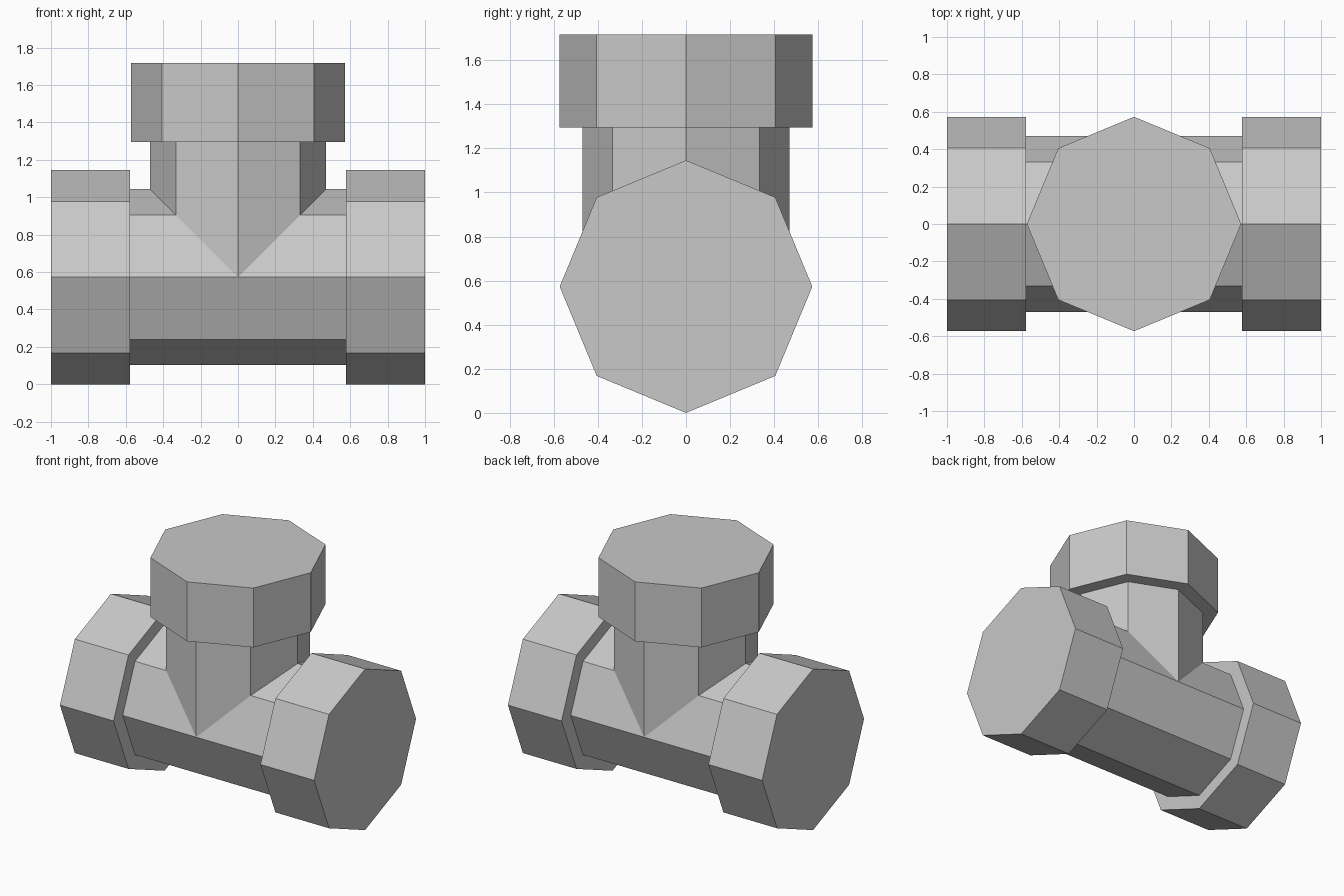
import bpy
import math
from mathutils import Matrix

if "Cube" in bpy.data.objects:
    bpy.data.objects.remove(bpy.data.objects["Cube"], do_unlink=True)

COLLAR_R = 0.573   # collar radius, also the height of the pipe axis
PIPE_R = 0.47
INNER, OUTER = 0.578, 1.0   # where each end collar starts and ends

# Single plain grey
grey = bpy.data.materials.new("plain grey")
grey.use_nodes = True
colour = (0.58, 0.58, 0.58, 1)
grey.diffuse_color = colour
grey.node_tree.nodes["Principled BSDF"].inputs["Base Color"].default_value = colour


def octagon(name, radius, start, end, axis):
    """Eight-sided prism with corners on the main axes, running along x or z."""
    bpy.ops.mesh.primitive_cylinder_add(vertices=8, radius=radius, depth=end - start)
    obj = bpy.context.object
    obj.name = name
    middle = (start + end) / 2
    if axis == "X":
        place = Matrix.Translation((middle, 0, COLLAR_R)) @ Matrix.Rotation(math.pi / 2, 4, "Y")
    else:
        place = Matrix.Translation((0, 0, middle))
    obj.data.transform(place)
    obj.data.materials.append(grey)
    return obj


# Horizontal pipe, its ends tucked into the collars
octagon("main_pipe", PIPE_R, -INNER - 0.05, INNER + 0.05, "X")

# End collars
octagon("left_collar", COLLAR_R, INNER, OUTER, "X")
octagon("right_collar", COLLAR_R, -OUTER, -INNER, "X")

# Upright branch meeting the pipe at its axis, with its own collar
octagon("branch_pipe", PIPE_R, COLLAR_R, 1.35, "Z")
octagon("top_collar", COLLAR_R, 1.295, 1.717, "Z")
